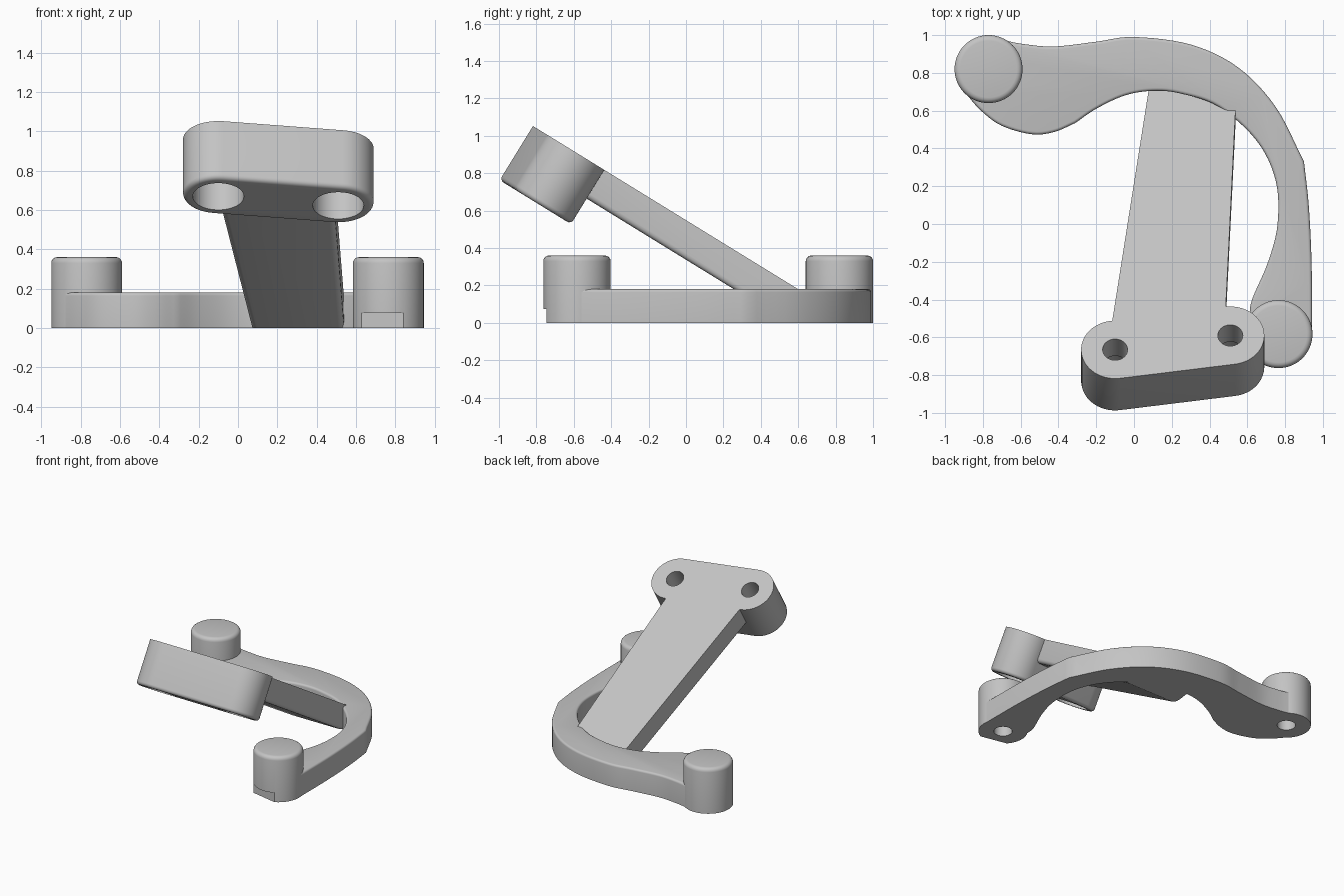
import bpy, bmesh, math
from mathutils import Matrix, Vector

if "Cube" in bpy.data.objects:
    bpy.data.objects.remove(bpy.data.objects["Cube"], do_unlink=True)

grey = bpy.data.materials.new("light_grey")
grey.use_nodes = True
grey.diffuse_color = (0.55, 0.55, 0.55, 1)
grey.node_tree.nodes["Principled BSDF"].inputs["Base Color"].default_value = (0.55, 0.55, 0.55, 1)


def circle(cx, cy, r, n=48, start=0.0, sweep=math.tau):
    step = sweep / n
    count = n if sweep == math.tau else n + 1
    return [(cx + r * math.cos(start + i * step), cy + r * math.sin(start + i * step))
            for i in range(count)]


def smooth_path(pts, n=6):
    """Open Catmull-Rom curve through the points."""
    p = [Vector(q) for q in pts]
    p = [2 * p[0] - p[1]] + p + [2 * p[-1] - p[-2]]
    out = []
    for a, b, c, d in zip(p, p[1:], p[2:], p[3:]):
        for i in range(n):
            t = i / n
            out.append(tuple(0.5 * (2 * b + (c - a) * t + (2 * a - 5 * b + 4 * c - d) * t * t
                                    + (3 * b - a - 3 * c + d) * t ** 3)))
    return out + [tuple(p[-2])]


def prism(name, pts, z0, z1, fillet_z=None, radius=0.03, skip=None, matrix=None, clip=False):
    """Extruded outline, with the rim at fillet_z rounded."""
    bm = bmesh.new()
    face = bm.faces.new([bm.verts.new((x, y, z0)) for x, y in pts])
    ext = bmesh.ops.extrude_face_region(bm, geom=[face])
    for v in ext["geom"]:
        if isinstance(v, bmesh.types.BMVert):
            v.co.z = z1
    bmesh.ops.recalc_face_normals(bm, faces=bm.faces)
    if fillet_z is not None:
        rim = [e for e in bm.edges if all(abs(v.co.z - fillet_z) < 1e-5 for v in e.verts)
               and not (skip and skip(e))]
        bmesh.ops.bevel(bm, geom=rim, offset=radius, segments=4, profile=0.5,
                        affect='EDGES', clamp_overlap=True)
    if matrix:
        bm.transform(matrix)
    if clip:  # trim flush with the ground plane
        bmesh.ops.bisect_plane(bm, geom=bm.verts[:] + bm.edges[:] + bm.faces[:],
                               plane_co=(0, 0, 0), plane_no=(0, 0, 1), clear_inner=True)
        bmesh.ops.holes_fill(bm, edges=[e for e in bm.edges if e.is_boundary])
        bmesh.ops.recalc_face_normals(bm, faces=bm.faces)
    me = bpy.data.meshes.new(name)
    bm.to_mesh(me)
    bm.free()
    me.materials.append(grey)
    ob = bpy.data.objects.new(name, me)
    bpy.context.collection.objects.link(ob)
    return ob


def activate(ob):
    bpy.ops.object.select_all(action='DESELECT')
    ob.select_set(True)
    bpy.context.view_layer.objects.active = ob


def cut(ob, cutter):
    cutter.hide_render = True
    activate(ob)
    mod = ob.modifiers.new("cut", 'BOOLEAN')
    mod.operation = 'DIFFERENCE'
    mod.solver = 'EXACT'
    mod.object = cutter
    bpy.ops.object.modifier_apply(modifier=mod.name)
    bpy.data.objects.remove(cutter, do_unlink=True)


# Curved base plate
outer = smooth_path([(-0.70, 0.975), (-0.58, 0.952), (-0.42, 0.94), (-0.2, 0.965), (0, 0.99),
                     (0.3, 0.95), (0.55, 0.83), (0.75, 0.62), (0.9, 0.33)])
side = smooth_path([(0.9, 0.33), (0.925, 0.1), (0.94, -0.2), (0.943, -0.56)])
inner = smooth_path([(0.61, -0.5), (0.625, -0.4), (0.71, -0.2), (0.76, 0.0), (0.75, 0.23),
                     (0.65, 0.44), (0.45, 0.62), (0.25, 0.69), (0.1, 0.705), (-0.05, 0.68),
                     (-0.2, 0.61), (-0.31, 0.535)])
lobe = smooth_path([(-0.31, 0.535), (-0.42, 0.488), (-0.54, 0.475), (-0.7, 0.52),
                    (-0.81, 0.6), (-0.89, 0.69)])
base = prism("base_plate", outer + side[1:] + inner + lobe[1:], 0, 0.18, 0.18, 0.025)

# Round bosses with blind holes from below
parts = [base]
for name, x, y in (("rear_boss", -0.77, 0.82), ("front_boss", 0.765, -0.583)):
    boss = prism(name, circle(x, y, 0.18, 64), 0, 0.36, 0.36, 0.03)
    for ob in (boss, base):
        cut(ob, prism("hole_cutter", circle(x, y, 0.068, 32), -0.1, 0.25))
    parts.append(boss)

# Small flat under the front boss
notch = Matrix.Translation((0.765, -0.583, 0)) @ Matrix.Rotation(-0.205, 4, 'Z')
cut(parts[-1], prism("notch_cutter", [(-0.3, -0.4), (0.3, -0.4), (0.3, -0.143), (-0.3, -0.143)],
                     -0.1, 0.075, matrix=notch))

# Sloping frame shared by the arm and the head
slope = Matrix.Translation((0, -0.665, 0.958)) @ Matrix.Rotation(math.radians(-31.6), 4, 'X')

# Sloping arm, lower long edges rounded
arm = prism("sloping_arm", [(-0.118, 0.158), (0.485, 0.246), (0.547, 1.72), (0.092, 1.72)],
            -0.18, 0, -0.18, 0.03,
            skip=lambda e: abs(e.verts[0].co.y - e.verts[1].co.y) < 0.2, matrix=slope, clip=True)

# Head block with two counterbored bolt holes
ends = [(-0.10, 0.0), (0.51, 0.088)]
tilt = math.atan2(ends[1][1] - ends[0][1], ends[1][0] - ends[0][0])
outline = (circle(*ends[0], 0.18, 28, tilt + math.pi / 2, math.pi)
           + circle(*ends[1], 0.18, 28, tilt - math.pi / 2, math.pi))
head = prism("head_block", outline, -0.34, 0, -0.34, 0.025, matrix=slope)
for x, y in ends:
    cut(head, prism("bolt_cutter", circle(x, y, 0.066, 32), -0.5, 0.1, matrix=slope))
    cut(head, prism("counterbore_cutter", circle(x, y, 0.13, 48), -0.5, -0.17, matrix=slope))

# Soft shading with crisp edges
for ob in parts + [arm, head]:
    activate(ob)
    bpy.ops.object.shade_smooth_by_angle(angle=math.radians(30))
